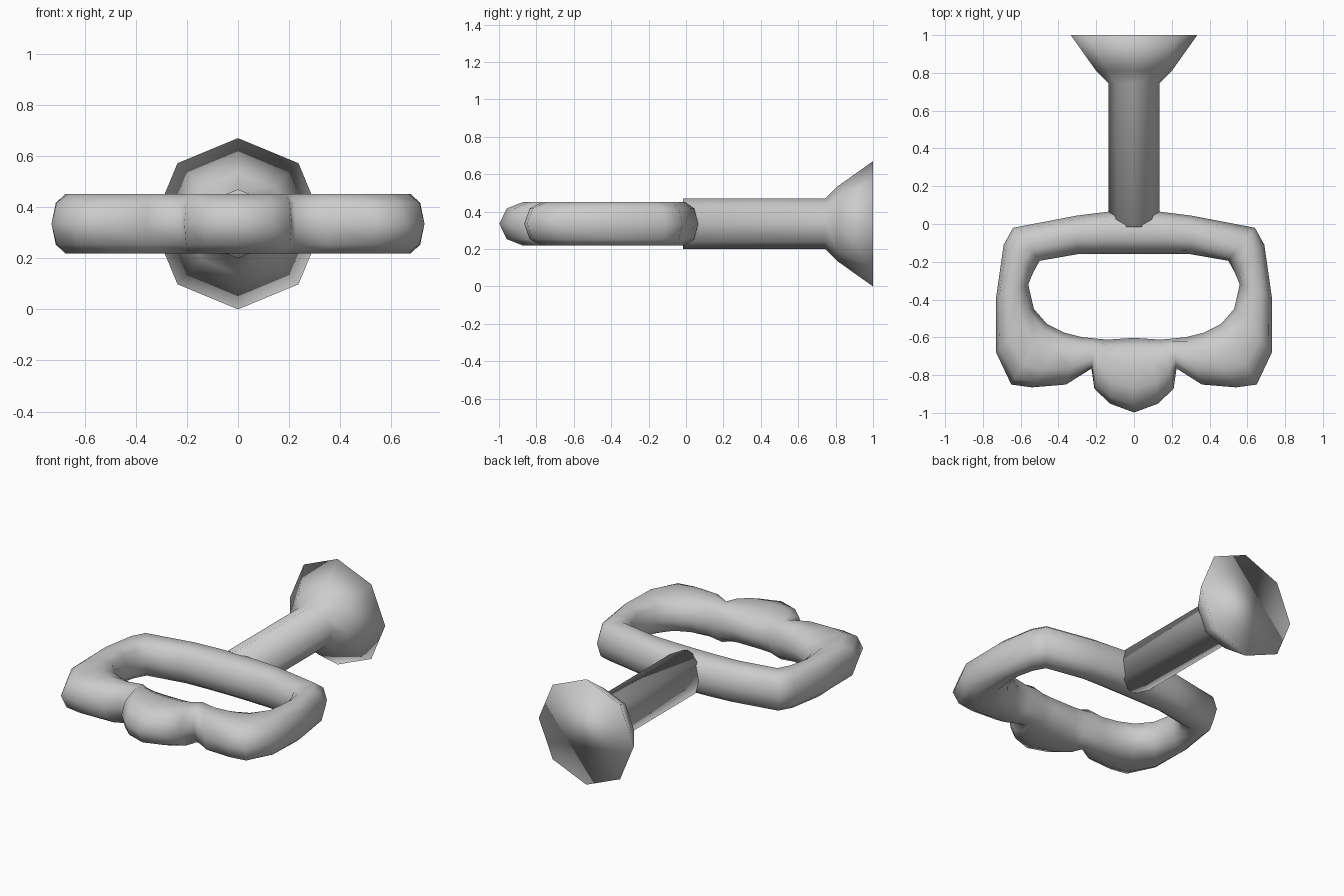
import bpy, bmesh
from math import cos, sin, pi

if "Cube" in bpy.data.objects:
    bpy.data.objects.remove(bpy.data.objects["Cube"])

Z = 0.335  # height of the shared axis


def loft(name, rings, closed):
    """Skin a list of equal-sized point rings, closing the loop or capping the ends."""
    bm = bmesh.new()
    vs = [[bm.verts.new(p) for p in r] for r in rings]
    n = len(vs[0])
    for i in range(len(vs) if closed else len(vs) - 1):
        a, b = vs[i], vs[(i + 1) % len(vs)]
        for j in range(n):
            k = (j + 1) % n
            bm.faces.new((a[j], a[k], b[k], b[j]))
    if not closed:
        bm.faces.new(vs[0])
        bm.faces.new(vs[-1])
    bmesh.ops.recalc_face_normals(bm, faces=bm.faces)
    for f in bm.faces:
        f.smooth = True
    me = bpy.data.meshes.new(name)
    bm.to_mesh(me)
    bm.free()
    ob = bpy.data.objects.new(name, me)
    bpy.context.collection.objects.link(ob)
    return ob


# Octagonal shaft flaring into a closed bell: (y, radius)
profile = [(-0.015, 0.135), (0.745, 0.135), (0.81, 0.2), (1.0, 0.335)]
loft("shaft_and_flare",
     [[(r * sin(k * pi / 4), y, Z + r * cos(k * pi / 4)) for k in range(8)]
      for y, r in profile], False)

# Handle ring, right half: outer x, y then inner x, y
half = [
    (0, 0.07, 0, -0.16),
    (0.14, 0.065, 0.14, -0.16),
    (0.30, 0.045, 0.30, -0.16),
    (0.64, -0.02, 0.50, -0.195),
    (0.69, -0.11, 0.535, -0.26),
    (0.73, -0.39, 0.56, -0.32),
    (0.73, -0.68, 0.53, -0.45),
    (0.65, -0.85, 0.46, -0.53),
    (0.54, -0.865, 0.37, -0.575),
    (0.36, -0.85, 0.28, -0.598),
    (0.225, -0.765, 0.20, -0.607),
    # front centre lobe
    (0.21, -0.87, 0.14, -0.612),
    (0.13, -0.95, 0.08, -0.608),
    (0, -0.998, 0, -0.603),
]
full = half + [(-a, b, -c, d) for a, b, c, d in half[-2:0:-1]]

# Rounded cross-section: across the ring, up
section = [(1, 0), (0.8, 0.7), (0.35, 1), (-0.35, 1), (-0.8, 0.7),
           (-1, 0), (-0.8, -0.7), (-0.35, -1), (0.35, -1), (0.8, -0.7)]
rings = [[((ox + ix) / 2 + u * (ox - ix) / 2,
           (oy + iy) / 2 + u * (oy - iy) / 2,
           Z + 0.117 * v) for u, v in section]
         for ox, oy, ix, iy in full]
loft("handle_ring", rings, True)
